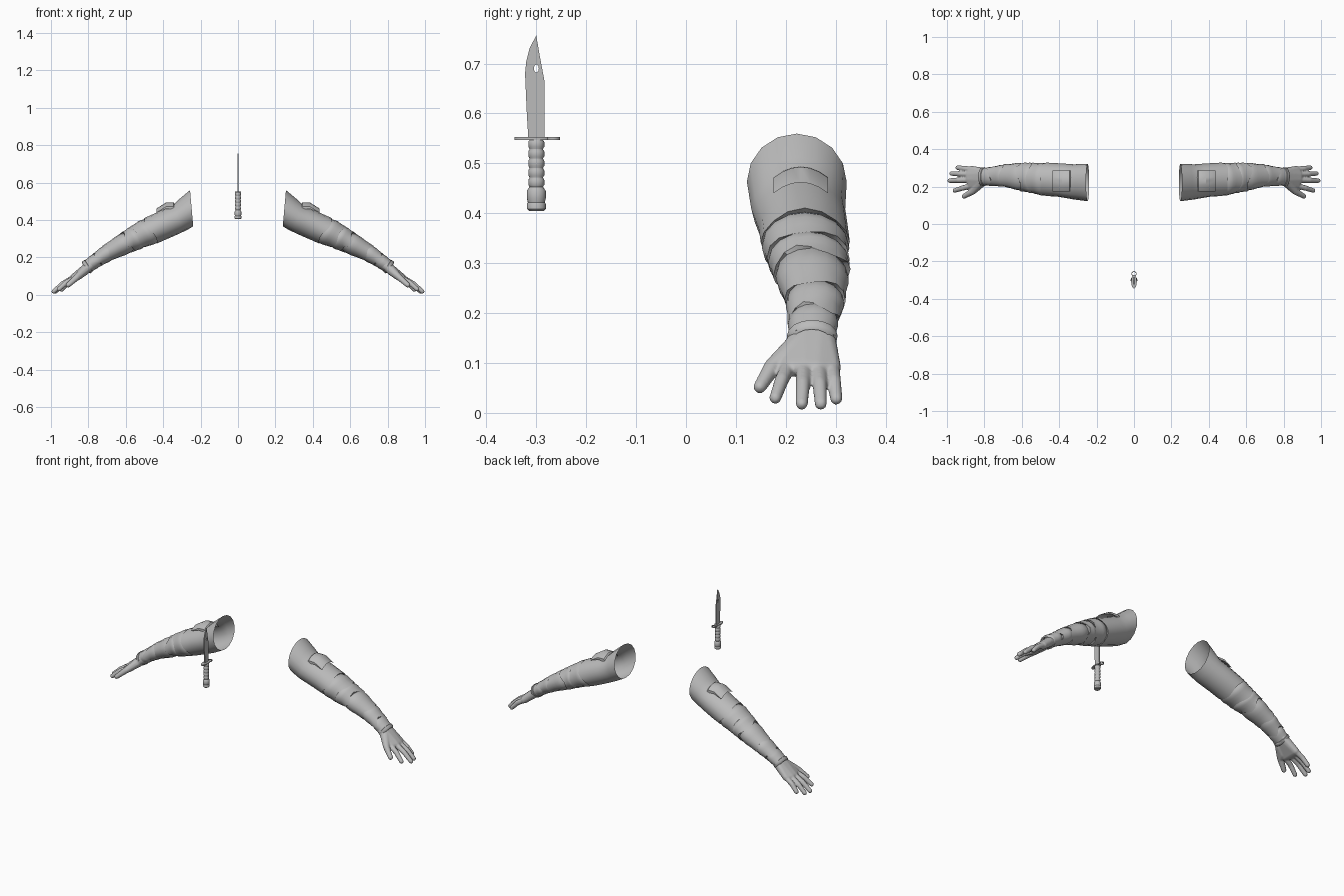
import bpy, bmesh
from math import cos, sin, pi, radians
from mathutils import Vector, Matrix

cube = bpy.data.objects.get("Cube")
if cube:
    bpy.data.objects.remove(cube, do_unlink=True)

grey = bpy.data.materials.new("plain grey")
grey.use_nodes = True
grey.diffuse_color = (0.5, 0.5, 0.5, 1)
grey.node_tree.nodes["Principled BSDF"].inputs["Base Color"].default_value = grey.diffuse_color


def add_object(name, bm, angle=40):
    bmesh.ops.recalc_face_normals(bm, faces=bm.faces)
    mesh = bpy.data.meshes.new(name)
    bm.to_mesh(mesh)
    bm.free()
    mesh.materials.append(grey)
    ob = bpy.data.objects.new(name, mesh)
    bpy.context.collection.objects.link(ob)
    bpy.ops.object.select_all(action="DESELECT")
    ob.select_set(True)
    bpy.context.view_layer.objects.active = ob
    bpy.ops.object.shade_smooth_by_angle(angle=radians(angle))
    return ob


def loft(name, rings, caps=False, angle=40):
    """Skin a list of equal-length point rings."""
    bm = bmesh.new()
    loops = [[bm.verts.new(p) for p in ring] for ring in rings]
    for a, b in zip(loops, loops[1:]):
        for i in range(len(a)):
            j = (i + 1) % len(a)
            bm.faces.new((a[i], a[j], b[j], b[i]))
    if caps:
        bm.faces.new(loops[0])
        bm.faces.new(loops[-1])
    return add_object(name, bm, angle)


def plate(name, outlines, thickness, matrix):
    """Flat plate from 2D outlines; inner outlines become holes."""
    curve = bpy.data.curves.new(name, "CURVE")
    curve.dimensions = "2D"
    curve.fill_mode = "BOTH"
    curve.extrude = thickness / 2
    for pts in outlines:
        spline = curve.splines.new("POLY")
        spline.points.add(len(pts) - 1)
        for p, (u, v) in zip(spline.points, pts):
            p.co = (u, v, 0, 1)
        spline.use_cyclic_u = True
    temp = bpy.data.objects.new(name, curve)
    bm = bmesh.new()
    mesh = bpy.data.meshes.new_from_object(temp)
    bm.from_mesh(mesh)
    bmesh.ops.remove_doubles(bm, verts=bm.verts, dist=0.00001)
    bm.transform(matrix)
    bpy.data.objects.remove(temp)
    bpy.data.meshes.remove(mesh)
    return add_object(name, bm)


def oval(cu, cv, ru, rv, n=16):
    return [(cu + ru * cos(2 * pi * i / n), cv + rv * sin(2 * pi * i / n)) for i in range(n)]


def mirror(ob):
    ob.modifiers.new("other side", "MIRROR").use_mirror_merge = False


# Sleeve stations: x, z, half height, y, half width, tilt
stations = [
    (0.248, 0.463, 0.097, 0.222, 0.100, 5),
    (0.32, 0.408, 0.076, 0.225, 0.094, 23),
    (0.40, 0.372, 0.077, 0.235, 0.090, 30),
    (0.50, 0.328, 0.070, 0.240, 0.083, 32),
    (0.60, 0.277, 0.057, 0.252, 0.073, 32),
    (0.70, 0.222, 0.044, 0.259, 0.057, 32),
    (0.76, 0.183, 0.037, 0.255, 0.049, 33),
    (0.82, 0.140, 0.033, 0.252, 0.043, 35),
]


def station(x):
    for a, b in zip(stations, stations[1:]):
        if x <= b[0]:
            break
    t = (x - a[0]) / (b[0] - a[0])
    return [p + (q - p) * t for p, q in zip(a, b)]


def sleeve_ring(x, swell, wave=0, n=16):
    x, z, hh, y, hw, tilt = station(x)
    up = Vector((sin(radians(tilt)), 0, cos(radians(tilt))))
    along = Vector((up.z, 0, -up.x))
    ring = []
    for i in range(n):
        a = 2 * pi * i / n
        s = swell + 2.2 * abs(wave) * max(0, cos(a - 0.5)) ** 2
        ring.append(Vector((x, y, z)) + up * hh * s * sin(a)
                    + Vector((0, hw * s * cos(a), 0)) + along * wave * sin(3 * a + 40 * x))
    return ring


# Sleeve: cloth folds, each overhanging the next
folds = [0.248, 0.46, 0.53, 0.585, 0.685, 0.75, 0.80]
rings = []
for k, (x0, x1) in enumerate(zip(folds, folds[1:])):
    first = k == 0
    rings.append(sleeve_ring(x0, 1 if first else 0.91))
    for t in (0.2, 0.34, 0.5, 0.75):
        rings.append(sleeve_ring(x0 + (x1 - x0) * t, 1.0 if first else 0.95 + 0.1 * sin(pi * t)))
    rings.append(sleeve_ring(x1 + 0.008, 1.04, 0.016 if k in (2, 4) else 0.008))
rings.append(sleeve_ring(0.805, 0.85))
mirror(loft("sleeves", rings))

# Wrist band
band = [sleeve_ring(x, s) for x, s in ((0.796, 0.9), (0.80, 1.13), (0.812, 1.13), (0.816, 0.9))]
mirror(loft("wrist_bands", band, angle=60))

# Arched flap on the upper sleeve
path = [(0.325, 0.472), (0.345, 0.494), (0.385, 0.493), (0.435, 0.462), (0.385, 0.481), (0.345, 0.479)]
flap = []
for k in range(7):
    t = k / 3 - 1
    flap.append([(x, 0.23 + 0.055 * t, z - 0.022 * t * t) for x, z in path])
mirror(loft("sleeve_flaps", flap, caps=True, angle=30))


def add_hull(bm, balls):
    """Add the convex hull of several balls (x, y, z, radius)."""
    part = bmesh.new()
    for x, y, z, r in balls:
        ball = bmesh.new()
        bmesh.ops.create_icosphere(ball, subdivisions=2, radius=r)
        for v in ball.verts:
            part.verts.new(v.co + Vector((x, y, z)))
        ball.free()
    bmesh.ops.convex_hull(part, input=part.verts)
    bmesh.ops.delete(part, geom=[v for v in part.verts if not v.link_faces], context="VERTS")
    mesh = bpy.data.meshes.new("hull")
    part.to_mesh(mesh)
    part.free()
    bm.from_mesh(mesh)
    bpy.data.meshes.remove(mesh)


# Hands: palm, four fingers and thumb fused together
hand = bmesh.new()
fingers = [
    ((0.868, 0.205, 0.092), (0.958, 0.179, 0.030)),
    ((0.882, 0.236, 0.090), (0.985, 0.232, 0.018)),
    ((0.882, 0.266, 0.088), (0.976, 0.270, 0.018)),
    ((0.868, 0.292, 0.090), (0.943, 0.301, 0.028)),
]
wrist = [(0.79, 0.232, 0.158, 0.027), (0.79, 0.272, 0.158, 0.027)]
add_hull(hand, wrist + [(*root, 0.019) for root, tip in fingers])
for root, tip in fingers:
    middle = Vector(root).lerp(Vector(tip), 0.5) + Vector((0.004, 0, 0.005))
    add_hull(hand, [(*root, 0.016), (*middle, 0.0145)])
    add_hull(hand, [(*middle, 0.0145), (*tip, 0.0125)])
thumb = [(0.815, 0.225, 0.135, 0.027), (0.862, 0.174, 0.093, 0.018), (0.908, 0.148, 0.052, 0.0135)]
add_hull(hand, thumb[:2] + [(0.85, 0.21, 0.10, 0.018)])
add_hull(hand, thumb[1:])
hands = add_object("hands", hand)
remesh = hands.modifiers.new("fuse", "REMESH")
remesh.mode = "VOXEL"
remesh.voxel_size = 0.004
remesh.use_smooth_shade = True
smooth = hands.modifiers.new("soften", "SMOOTH")
smooth.iterations = 4
mirror(hands)

# Knife blade, standing in the YZ plane
upright = Matrix(((0, 0, 1, 0), (1, 0, 0, -0.3), (0, 1, 0, 0), (0, 0, 0, 1)))
blade = [(-0.016, 0.55), (-0.019, 0.60), (-0.0225, 0.68), (-0.020, 0.705), (-0.013, 0.732), (0, 0.756),
         (0.007, 0.715), (0.016, 0.667), (0.016, 0.55)]
plate("knife_blade", [blade, oval(0, 0.69, 0.005, 0.008)], 0.006, upright)

# Knife guard with its ring
flat = Matrix.Translation((0, -0.3, 0.55))
plate("knife_guard", [oval(-0.008, 0, 0.036, 0.015, 24)], 0.006, flat @ Matrix.Rotation(pi / 2, 4, "Z"))
plate("guard_ring", [oval(0, 0.034, 0.014, 0.014), oval(0, 0.034, 0.010, 0.010)], 0.006, flat)

# Knife handle: pommel, then ribbed grip
profile = [(0.405, 0.015), (0.409, 0.019), (0.419, 0.019), (0.422, 0.017), (0.43, 0.019),
           (0.445, 0.019), (0.451, 0.015)]
for k in range(5):
    z = 0.453 + 0.019 * k
    profile += [(z, 0.0135), (z + 0.004, 0.016), (z + 0.014, 0.016), (z + 0.018, 0.0135)]
loft("knife_handle", [[(x, y - 0.3, z) for x, y in oval(0, 0, r * 0.95, r)] for z, r in profile], caps=True)
